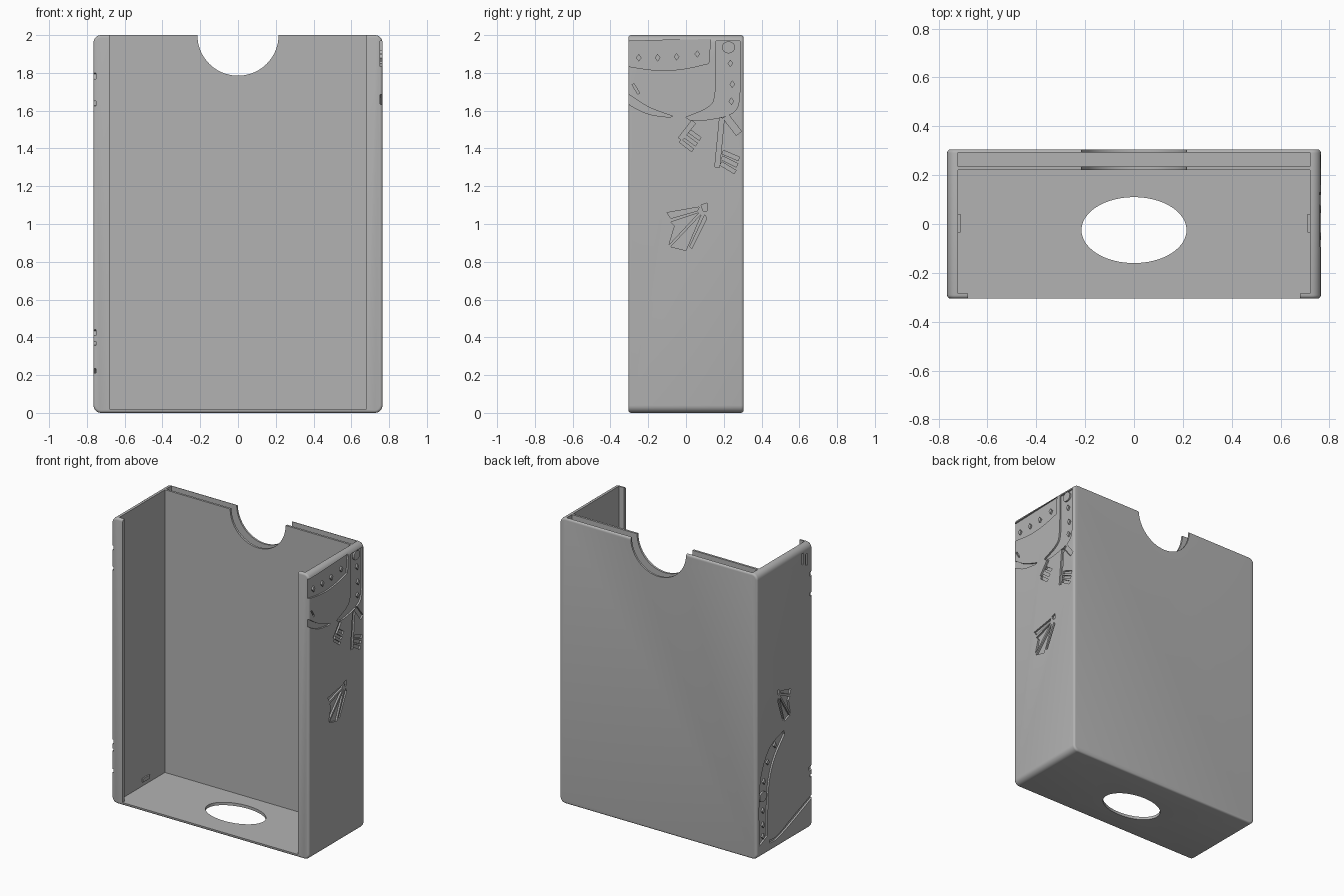
import bpy, bmesh, math
from mathutils import Vector

if "Cube" in bpy.data.objects:
    bpy.data.objects.remove(bpy.data.objects["Cube"], do_unlink=True)

grey = bpy.data.materials.new("plain grey")
grey.use_nodes = True
grey.diffuse_color = (0.45, 0.45, 0.45, 1)
grey.node_tree.nodes["Principled BSDF"].inputs["Base Color"].default_value = (0.45, 0.45, 0.45, 1)

HX, HY, TOP = 0.765, 0.305, 2.0   # half width, half depth, height
FLOOR, INNER, LIP = 0.02, 0.72, 0.68
DEPTH = 0.012                     # engraving depth


def prism(bm, pts, axis, a, b):
    """Extrude a 2D outline along an axis from a to b."""
    def place(u, v, w):
        return {"x": (w, u, v), "y": (u, w, v), "z": (u, v, w)}[axis]
    low = [bm.verts.new(place(u, v, a)) for u, v in pts]
    high = [bm.verts.new(place(u, v, b)) for u, v in pts]
    faces = [bm.faces.new(low), bm.faces.new(high)]
    n = len(pts)
    for i in range(n):
        j = (i + 1) % n
        faces.append(bm.faces.new((low[i], low[j], high[j], high[i])))
    bmesh.ops.recalc_face_normals(bm, faces=faces)


def make(name, bm):
    mesh = bpy.data.meshes.new(name)
    bm.to_mesh(mesh)
    bm.free()
    obj = bpy.data.objects.new(name, mesh)
    bpy.context.collection.objects.link(obj)
    mesh.materials.append(grey)
    return obj


def rect(u0, u1, v0, v1):
    return [(u0, v0), (u1, v0), (u1, v1), (u0, v1)]


def ellipse(cu, cv, ru, rv, n):
    return [(cu + ru * math.cos(2 * math.pi * i / n),
             cv + rv * math.sin(2 * math.pi * i / n)) for i in range(n)]


def bar(p, q, w):
    """Rectangle outline of width w running from p to q."""
    p, q = Vector(p), Vector(q)
    d = (q - p).normalized() * w / 2
    s = Vector((-d.y, d.x))
    return [tuple(v) for v in (p + s, p - s, q - s, q + s)]


def smooth(pts, n=5):
    """Open spline through the points."""
    out = []
    P = [Vector(p) for p in pts]
    P = [2 * P[0] - P[1]] + P + [2 * P[-1] - P[-2]]
    for a, b, c, d in zip(P, P[1:], P[2:], P[3:]):
        for i in range(n):
            t = i / n
            out.append(tuple(0.5 * (2 * b + (c - a) * t + (2 * a - 5 * b + 4 * c - d) * t * t
                                    + (3 * b - a - 3 * c + d) * t ** 3)))
    return out + [tuple(P[-2])]


def cut(target, outlines, axis, a, b):
    """Subtract one prism per outline from the target."""
    for pts in outlines:
        bm = bmesh.new()
        prism(bm, pts, axis, a, b)
        cutter = make("cutter", bm)
        cutter.hide_render = True
        mod = target.modifiers.new("cut", "BOOLEAN")
        mod.operation, mod.solver, mod.object = "DIFFERENCE", "EXACT", cutter
        bpy.context.view_layer.objects.active = target
        bpy.ops.object.modifier_apply(modifier=mod.name)
        bpy.data.objects.remove(cutter, do_unlink=True)


# Outer shell: rounded front outline, softened front and back rims
R = 0.04
outline = []
for cx, cz, start in ((HX - R, TOP - R, 0), (R - HX, TOP - R, 90),
                      (R - HX, R, 180), (HX - R, R, 270)):
    for k in range(7):
        t = math.radians(start + 15 * k)
        outline.append((cx + R * math.cos(t), cz + R * math.sin(t)))
bm = bmesh.new()
prism(bm, outline, "y", -HY, HY)
rims = [e for e in bm.edges if abs(e.verts[0].co.y - e.verts[1].co.y) < 1e-5]
bmesh.ops.bevel(bm, geom=rims, offset=0.014, segments=4, profile=0.5, affect="EDGES")
box = make("card_box", bm)

# Main compartment, front opening, rear pocket, thumb notch and floor hole
cut(box, [rect(-INNER, INNER, -0.285, 0.22), rect(-LIP, LIP, -0.4, -0.27),
          rect(-INNER, INNER, 0.235, 0.292)], "z", FLOOR, 2.2)
cut(box, [ellipse(0, TOP, 0.215, 0.215, 64)], "y", 0.1, 0.5)
cut(box, [ellipse(0, -0.025, 0.215, 0.135, 64)], "z", -0.1, 0.1)

# Feather engraving shared by both sides, as separate vanes
tip = (0.10, 1.06)
feather = [[(0.08, 1.10), (0.11, 1.11), (0.11, 1.07), (0.09, 1.07)],
           [(0.07, 1.09), (0.06, 1.07), (-0.08, 1.03), (-0.10, 1.06)],
           [(0.07, 1.06), (0.04, 1.03), (-0.09, 0.89), (-0.06, 0.99), (-0.08, 1.01)],
           [(0.08, 1.05), (0.05, 0.98), (0.0, 0.86), (-0.08, 0.88)],
           [(0.10, 1.05), (0.11, 1.03), (0.06, 0.93), (0.03, 0.87), (0.02, 0.88)]]

# Right side: pouch band, strap, crescent hem and hanging keys
band = [(-0.4, 1.965), (0.13, 1.98)] + smooth([(0.12, 1.85), (-0.02, 1.82), (-0.17, 1.815), (-0.4, 1.85)])
strap = (smooth([(0.16, 1.97), (0.155, 1.7), (0.12, 1.62), (0.0, 1.565)])
         + smooth([(0.02, 1.55), (0.1, 1.55), (0.25, 1.59), (0.285, 1.7), (0.285, 1.97)]))
hem = (smooth([(-0.4, 1.73), (-0.31, 1.69), (-0.2, 1.62), (-0.07, 1.57)])
       + smooth([(-0.09, 1.565), (-0.22, 1.59), (-0.4, 1.69)]))
keys = [bar((0.04, 1.54), (-0.03, 1.45), 0.025), bar((0.19, 1.56), (0.165, 1.30), 0.025),
        bar((0.21, 1.57), (0.28, 1.48), 0.035)]
for k in range(3):
    keys.append(bar((-0.03 + 0.025 * k, 1.44 + 0.025 * k), (0.035 + 0.02 * k, 1.39 + 0.03 * k), 0.018))
    keys.append(bar((0.185 + 0.005 * k, 1.32 + 0.03 * k), (0.26 + 0.01 * k, 1.275 + 0.035 * k), 0.02))
dash = bar((-0.28, 1.74), (-0.25, 1.69), 0.012)
cut(box, [band, strap, hem, dash] + keys + feather, "x", HX - DEPTH, HX + 0.1)

# Left side: larger pouch with a curved studded strap, and small marks by the front edge
rim_out = smooth([(0.01, 0.80), (0.16, 0.74), (0.25, 0.60), (0.28, 0.42), (0.28, 0.09)])
rim_in = smooth([(0.19, 0.13), (0.18, 0.45), (0.12, 0.63), (0.0, 0.77)])
base = (smooth([(0.17, 0.09), (0.08, 0.09), (-0.1, 0.16), (-0.4, 0.27)])
        + smooth([(-0.4, 0.25), (-0.1, 0.13), (0.08, 0.07), (0.17, 0.07)]))
marks = [bar((-0.4, 0.44), (-0.27, 0.42), 0.03), bar((-0.4, 0.36), (-0.28, 0.37), 0.02),
         bar((-0.2, 1.96), (-0.2, 1.88), 0.02), bar((-0.24, 1.94), (-0.24, 1.86), 0.02),
         bar((-0.4, 1.80), (-0.28, 1.78), 0.03), bar((-0.4, 1.63), (-0.28, 1.64), 0.025)]
left_feather = [[(y * 0.7, z) for y, z in vane] for vane in feather]
cut(box, [rim_out + rim_in, base] + marks + left_feather, "x", -HX - 0.1, -HX + DEPTH)

bpy.ops.object.select_all(action="DESELECT")
box.select_set(True)
bpy.context.view_layer.objects.active = box
bpy.ops.object.shade_smooth_by_angle(angle=math.radians(30))

# Raised studs standing inside the recessed straps
bm = bmesh.new()
for y, z in ((-0.25, 1.88), (-0.15, 1.88), (-0.05, 1.885), (0.06, 1.90),
             (0.235, 1.85), (0.245, 1.74), (0.24, 1.65)):
    prism(bm, ellipse(y, z, 0.015, 0.02, 4), "x", HX - 0.03, HX - 0.001)
prism(bm, ellipse(0.225, 1.935, 0.035, 0.032, 16), "x", HX - 0.03, HX - 0.001)
make("right_studs", bm)

bm = bmesh.new()
for y, z in ((0.10, 0.73), (0.18, 0.64), (0.22, 0.52), (0.23, 0.32), (0.23, 0.22), (0.23, 0.14)):
    prism(bm, ellipse(y, z, 0.016, 0.02, 4), "x", 0.001 - HX, 0.03 - HX)
prism(bm, ellipse(0.235, 0.42, 0.04, 0.035, 16), "x", 0.001 - HX, 0.03 - HX)
make("left_studs", bm)

# Small retaining bumps low on the inner side walls
for name, s in (("left_bump", 1), ("right_bump", -1)):
    bm = bmesh.new()
    prism(bm, rect(-0.035, 0.04, 0.05, 0.075), "x", min(s * 0.71, s * 0.73), max(s * 0.71, s * 0.73))
    make(name, bm)
